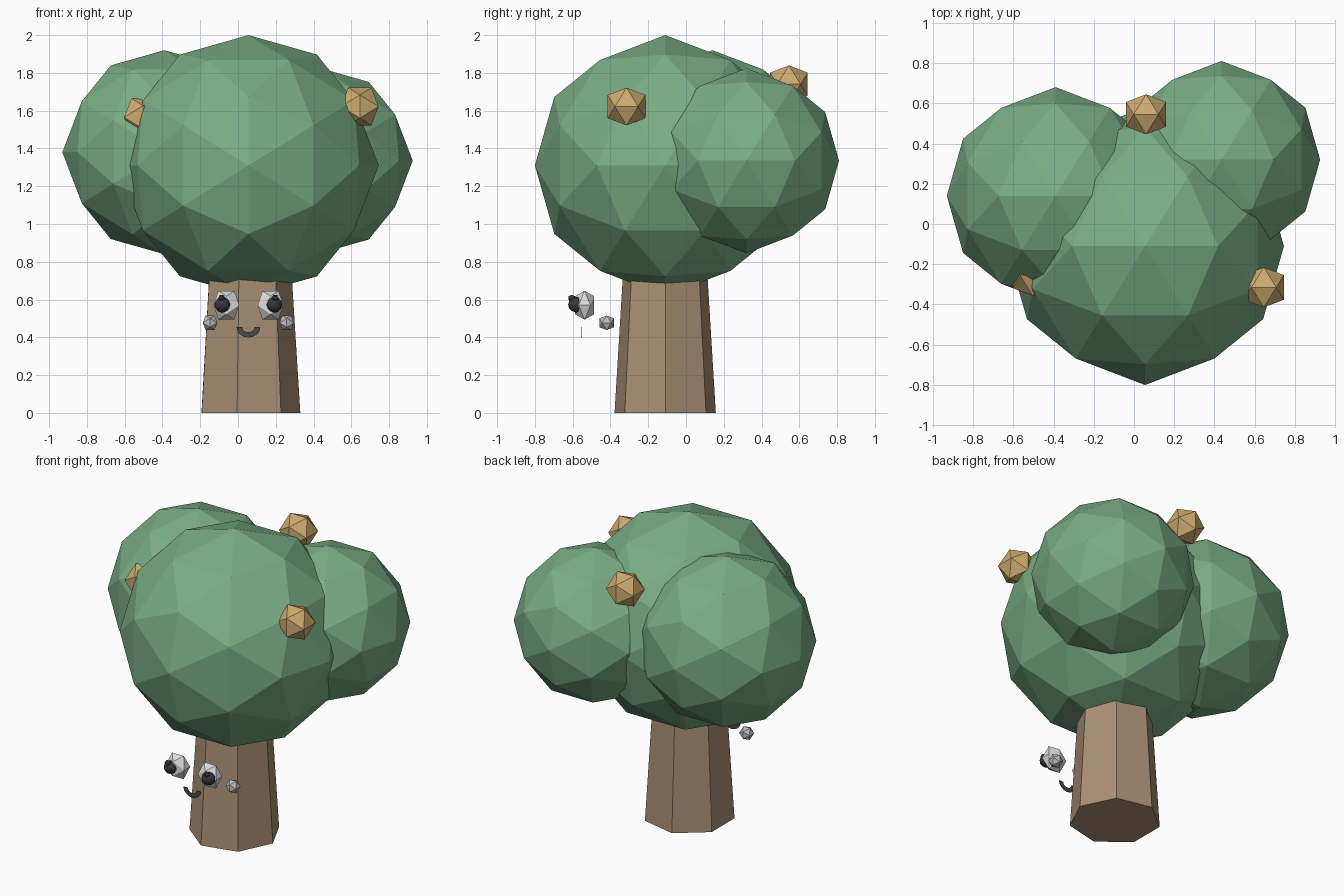
import bpy, bmesh, math
from mathutils import Vector

if "Cube" in bpy.data.objects:
    bpy.data.objects.remove(bpy.data.objects["Cube"])


def material(name, rgb):
    """Flat colour from 0-255 display values."""
    mat = bpy.data.materials.new(name)
    lin = [(c / 255 / 12.92) if c < 11 else ((c / 255 + 0.055) / 1.055) ** 2.4 for c in rgb]
    mat.diffuse_color = (*lin, 1.0)
    mat.use_nodes = True
    mat.node_tree.nodes["Principled BSDF"].inputs["Base Color"].default_value = mat.diffuse_color
    return mat


LEAF = material("leaf_green", (122, 173, 133))
BARK = material("bark_brown", (170, 144, 118))
GOLD = material("fruit_gold", (206, 171, 112))
WHITE = material("eye_white", (222, 222, 224))
CHEEK = material("cheek_grey", (190, 190, 193))
DARK = material("pupil_dark", (58, 58, 60))
MOUTH = material("mouth_grey", (72, 72, 74))


def finish(bm, name, mat, loc=(0, 0, 0)):
    bmesh.ops.recalc_face_normals(bm, faces=bm.faces)
    mesh = bpy.data.meshes.new(name)
    bm.to_mesh(mesh)
    bm.free()
    mesh.materials.append(mat)
    obj = bpy.data.objects.new(name, mesh)
    obj.location = loc
    bpy.context.collection.objects.link(obj)
    return obj


def ico(name, mat, loc, radius, split=False):
    """Icosahedron with its two-fold axes on x, y, z; optionally split once into a ball."""
    if not isinstance(radius, tuple):
        radius = (radius,) * 3
    t = (1 + math.sqrt(5)) / 2
    bm = bmesh.new()
    for a in (-1, 1):
        for b in (-t, t):
            for co in ((a, 0, b), (0, b, a), (b, a, 0)):
                bm.verts.new(co)
    bmesh.ops.convex_hull(bm, input=bm.verts[:])
    if split:
        bmesh.ops.subdivide_edges(bm, edges=bm.edges[:], cuts=1, use_grid_fill=True)
    for v in bm.verts:
        v.co = v.co.normalized() * Vector(radius)
    return finish(bm, name, mat, loc)


# Tapered seven-sided trunk
MID_X, MID_Y = 0.055, -0.11
bm = bmesh.new()
rings = []
for z, r in ((0.0, 0.275), (0.85, 0.222)):
    ring = []
    for i in range(7):
        a = math.radians(-12.6 + i * 360 / 7)
        ring.append(bm.verts.new((r * math.sin(a), -r * math.cos(a), z)))
    bm.faces.new(ring)
    rings.append(ring)
for i in range(7):
    j = (i + 1) % 7
    bm.faces.new((rings[0][i], rings[0][j], rings[1][j], rings[1][i]))
finish(bm, "trunk", BARK, (MID_X, MID_Y, 0))

# Foliage clumps
ico("foliage_main", LEAF, (MID_X, MID_Y, 1.31), 0.69, True)
ico("foliage_left", LEAF, (-0.39, 0.14, 1.38), 0.54, True)
ico("foliage_right", LEAF, (0.435, 0.32, 1.335), 0.49, True)

# Fruit
for i, loc in enumerate(((0.645, -0.315, 1.622), (0.06, 0.545, 1.74), (-0.503, -0.257, 1.565))):
    ico(f"fruit_{i + 1}", GOLD, loc, 0.117)

# Eyes, pupils, glints and cheeks on both sides
for side, s in (("left", -1), ("right", 1)):
    ico(f"eye_{side}", WHITE, (MID_X + s * 0.117, -0.537, 0.57), (0.08, 0.06, 0.09))
    ico(f"pupil_{side}", DARK, (MID_X + s * 0.138, -0.582, 0.573), 0.042, True)
    ico(f"glint_{side}", MOUTH, (MID_X + s * 0.142, -0.605, 0.608), 0.02)
    ico(f"cheek_{side}", CHEEK, (MID_X + s * 0.203, -0.42, 0.477), 0.045)

# Flat smiling mouth
bm = bmesh.new()
arcs = []
for rx, rz in ((0.063, 0.056), (0.033, 0.028)):
    arcs.append([bm.verts.new((rx * math.cos(math.pi * i / 8), 0, -rz * math.sin(math.pi * i / 8)))
                 for i in range(9)])
for i in range(8):
    bm.faces.new((arcs[0][i], arcs[0][i + 1], arcs[1][i + 1], arcs[1][i]))
plate = bmesh.ops.extrude_face_region(bm, geom=bm.faces[:] )
bmesh.ops.translate(bm, vec=(0, 0.004, 0),
                    verts=[g for g in plate["geom"] if isinstance(g, bmesh.types.BMVert)])
finish(bm, "mouth", MOUTH, (MID_X, -0.557, 0.455))
